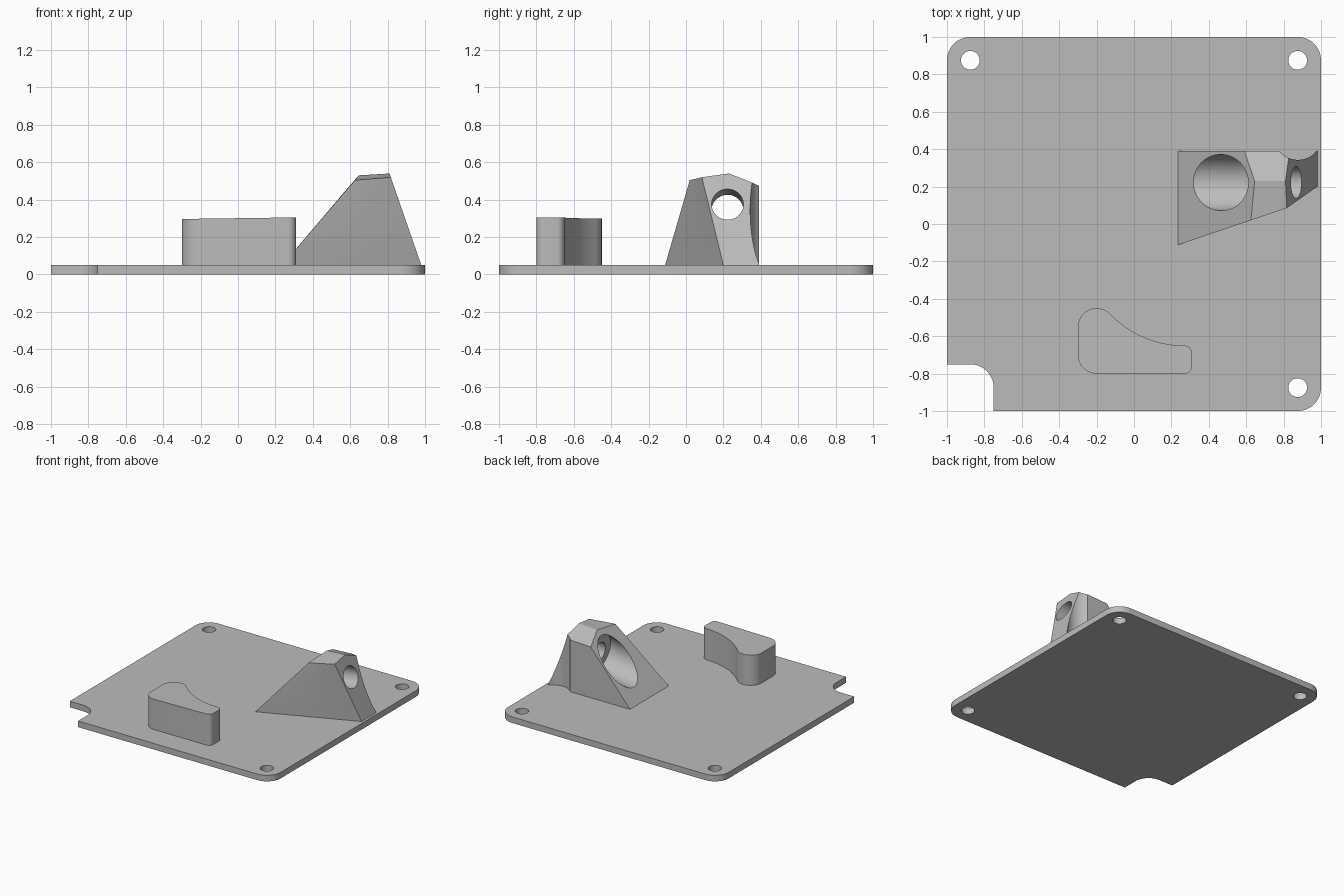
import bpy, bmesh
from math import sin, cos, radians
from mathutils import Vector, Matrix

cube = bpy.data.objects.get("Cube")
if cube:
    bpy.data.objects.remove(cube, do_unlink=True)

grey = bpy.data.materials.new("mid_grey")
grey.use_nodes = True
grey.diffuse_color = (0.5, 0.5, 0.5, 1)
for node in grey.node_tree.nodes:
    if node.type == "BSDF_PRINCIPLED":
        node.inputs["Base Color"].default_value = grey.diffuse_color


def arc(cx, cy, r, start, end, steps=12):
    angles = [radians(start + (end - start) * i / steps) for i in range(steps + 1)]
    return [(cx + r * cos(a), cy + r * sin(a)) for a in angles]


def make_object(name, bm):
    bmesh.ops.recalc_face_normals(bm, faces=bm.faces)
    mesh = bpy.data.meshes.new(name)
    bm.to_mesh(mesh)
    bm.free()
    mesh.materials.append(grey)
    obj = bpy.data.objects.new(name, mesh)
    bpy.context.collection.objects.link(obj)
    return obj


def extrude_outline(name, outline, bottom, top, tilt=0):
    bm = bmesh.new()
    low = [bm.verts.new((x, y, bottom)) for x, y in outline]
    high = [bm.verts.new((x, y, top + tilt * x)) for x, y in outline]
    bm.faces.new(low)
    bm.faces.new(high)
    for i in range(len(low)):
        j = (i + 1) % len(low)
        bm.faces.new((low[i], low[j], high[j], high[i]))
    return make_object(name, bm)


def cylinder(name, start, end, radius):
    start, end = Vector(start), Vector(end)
    axis = end - start
    turn = axis.to_track_quat("Z", "Y").to_matrix().to_4x4()
    bm = bmesh.new()
    bmesh.ops.create_cone(bm, cap_ends=True, segments=64, radius1=radius,
                          radius2=radius, depth=axis.length,
                          matrix=Matrix.Translation((start + end) / 2) @ turn)
    obj = make_object(name, bm)
    obj.hide_render = True
    return obj


def cut(obj, cutters):
    for cutter in cutters:
        mod = obj.modifiers.new("cut", "BOOLEAN")
        mod.operation = "DIFFERENCE"
        mod.solver = "EXACT"
        mod.object = cutter
    bpy.context.view_layer.update()
    graph = bpy.context.evaluated_depsgraph_get()
    mesh = bpy.data.meshes.new_from_object(obj.evaluated_get(graph))
    obj.modifiers.clear()
    obj.data = mesh
    for cutter in cutters:
        bpy.data.objects.remove(cutter, do_unlink=True)


# Base plate: three round corners, a notch in the fourth, three screw holes
c, r = 0.875, 0.125
outline = ([(-0.75, -1)] + arc(c, -c, r, -90, 0) + arc(c, c, r, 0, 90)
           + arc(-c, c, r, 90, 180) + [(-1, -0.75)] + arc(-c, -c, r, 90, 0))
base_plate = extrude_outline("base_plate", outline, 0, 0.05)
cut(base_plate, [cylinder("screw_hole", (x, y, -0.1), (x, y, 0.2), 0.05)
                 for x, y in ((c, c), (-c, c), (c, -c))])

# Stop block: rounded shape with one concave side
outline = (arc(-0.2, -0.55, 0.1, 180, 44) + arc(0.27, -0.098, 0.552, 224, 270, 20)
           + arc(0.27, -0.69, 0.04, 90, 0)[1:] + arc(0.27, -0.76, 0.04, 0, -90)
           + arc(-0.2, -0.7, 0.1, 270, 180))
stop_block = extrude_outline("stop_block", outline, 0.05, 0.301, 0.014)

# Wedge bracket: sloped left and right sides, ridged top, twisted front side
bm = bmesh.new()
steps = 8


def edge_points(a, b):
    a, b = Vector(a), Vector(b)
    return [bm.verts.new(a.lerp(b, i / steps)) for i in range(steps + 1)]


foot = edge_points((0.235, -0.112, 0.05), (0.98, 0.2, 0.05))
brow = edge_points((0.625, 0.02, 0.504), (0.817, 0.085, 0.52))
ridge_l, ridge_r, back_l, back_r, foot_l, foot_r = [bm.verts.new(p) for p in (
    (0.645, 0.23, 0.53), (0.81, 0.23, 0.54), (0.59, 0.39, 0.466),
    (0.832, 0.39, 0.477), (0.235, 0.39, 0.05), (0.98, 0.39, 0.05))]
for i in range(steps):
    bm.faces.new((foot[i], foot[i + 1], brow[i + 1], brow[i]))
bm.faces.new(foot + [foot_r, foot_l])
bm.faces.new(brow + [ridge_r, ridge_l])
bm.faces.new((ridge_l, ridge_r, back_r, back_l))
bm.faces.new((foot_l, foot_r, back_r, back_l))
bm.faces.new((foot[0], brow[0], ridge_l, back_l, foot_l))
bm.faces.new((foot[-1], brow[-1], ridge_r, back_r, foot_r))
bmesh.ops.triangulate(bm, faces=bm.faces)
wedge_bracket = make_object("wedge_bracket", bm)

# Tilted stepped bore and upright scallop in the back corner
middle = Vector((0.635, 0.222, 0.342))
along = Vector((cos(radians(8)), 0, sin(radians(8))))
cut(wedge_bracket, [
    cylinder("wide_bore", middle - along * 0.7, middle, 0.15),
    cylinder("narrow_bore", middle - along * 0.1, middle + along * 0.6, 0.085),
    cylinder("scallop", (0.877, 0.473, -0.1), (0.877, 0.473, 0.8), 0.13)])

# Smooth curved walls, keep edges sharp
for obj in bpy.context.view_layer.objects:
    obj.select_set(False)
for obj in (base_plate, stop_block, wedge_bracket):
    obj.select_set(True)
bpy.context.view_layer.objects.active = base_plate
bpy.ops.object.shade_smooth_by_angle(angle=radians(12))
